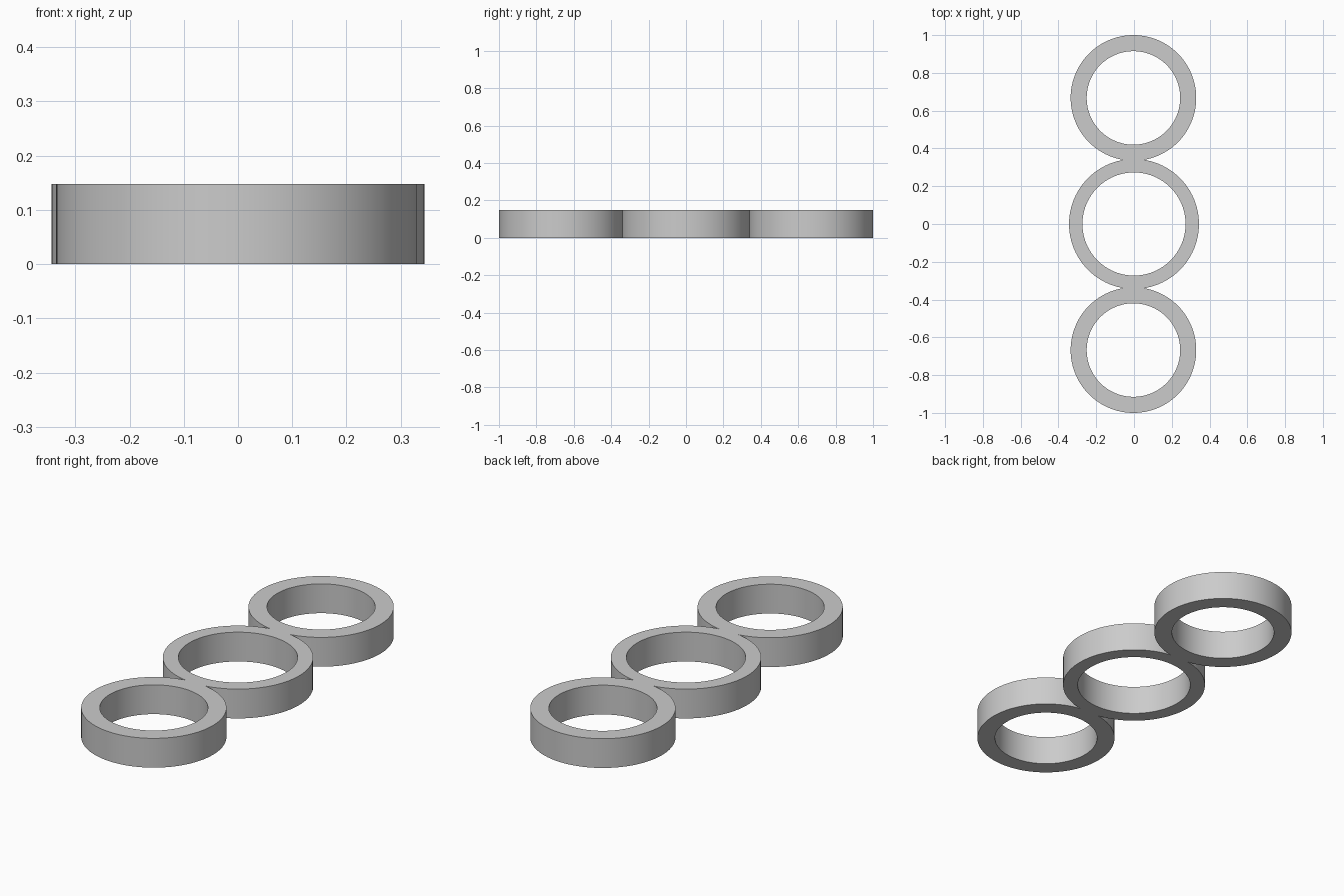
import bpy, bmesh, math

HEIGHT = 0.148
SEGMENTS = 96

cube = bpy.data.objects.get("Cube")
if cube:
    bpy.data.objects.remove(cube, do_unlink=True)

# Plain grey finish
grey = bpy.data.materials.new("light grey")
grey.use_nodes = True
color = (0.6, 0.6, 0.6, 1)
grey.diffuse_color = color
grey.node_tree.nodes["Principled BSDF"].inputs["Base Color"].default_value = color


def ring(name, x, y, outer, inner):
    """Flat-ended tube: a rectangular section spun about its own axis."""
    bm = bmesh.new()
    section = [(inner, 0), (outer, 0), (outer, HEIGHT), (inner, HEIGHT)]
    loops = []
    for i in range(SEGMENTS):
        a = math.tau * i / SEGMENTS
        loops.append([bm.verts.new((x + r * math.cos(a), y + r * math.sin(a), z))
                      for r, z in section])
    for i, here in enumerate(loops):
        there = loops[(i + 1) % SEGMENTS]
        for j in range(4):
            k = (j + 1) % 4
            bm.faces.new((here[j], there[j], there[k], here[k]))
    bmesh.ops.recalc_face_normals(bm, faces=bm.faces)
    mesh = bpy.data.meshes.new(name)
    bm.to_mesh(mesh)
    bm.free()
    mesh.materials.append(grey)
    obj = bpy.data.objects.new(name, mesh)
    bpy.context.collection.objects.link(obj)
    return obj


# Wider, thinner middle ring with a thicker ring fused on each end
body = ring("triple_ring", 0, 0, 0.344, 0.273)
ends = [ring(name, -0.003, y, 0.3325, 0.2475)
        for name, y in (("front_ring", -0.6675), ("back_ring", 0.6675))]

bpy.ops.object.select_all(action="DESELECT")
bpy.context.view_layer.objects.active = body
body.select_set(True)
for end in ends:
    fuse = body.modifiers.new("fuse_" + end.name, "BOOLEAN")
    fuse.operation = "UNION"
    fuse.solver = "EXACT"
    fuse.object = end
    bpy.ops.object.modifier_apply(modifier=fuse.name)
    bpy.data.objects.remove(end, do_unlink=True)

bpy.ops.object.shade_smooth_by_angle(angle=math.radians(30))
